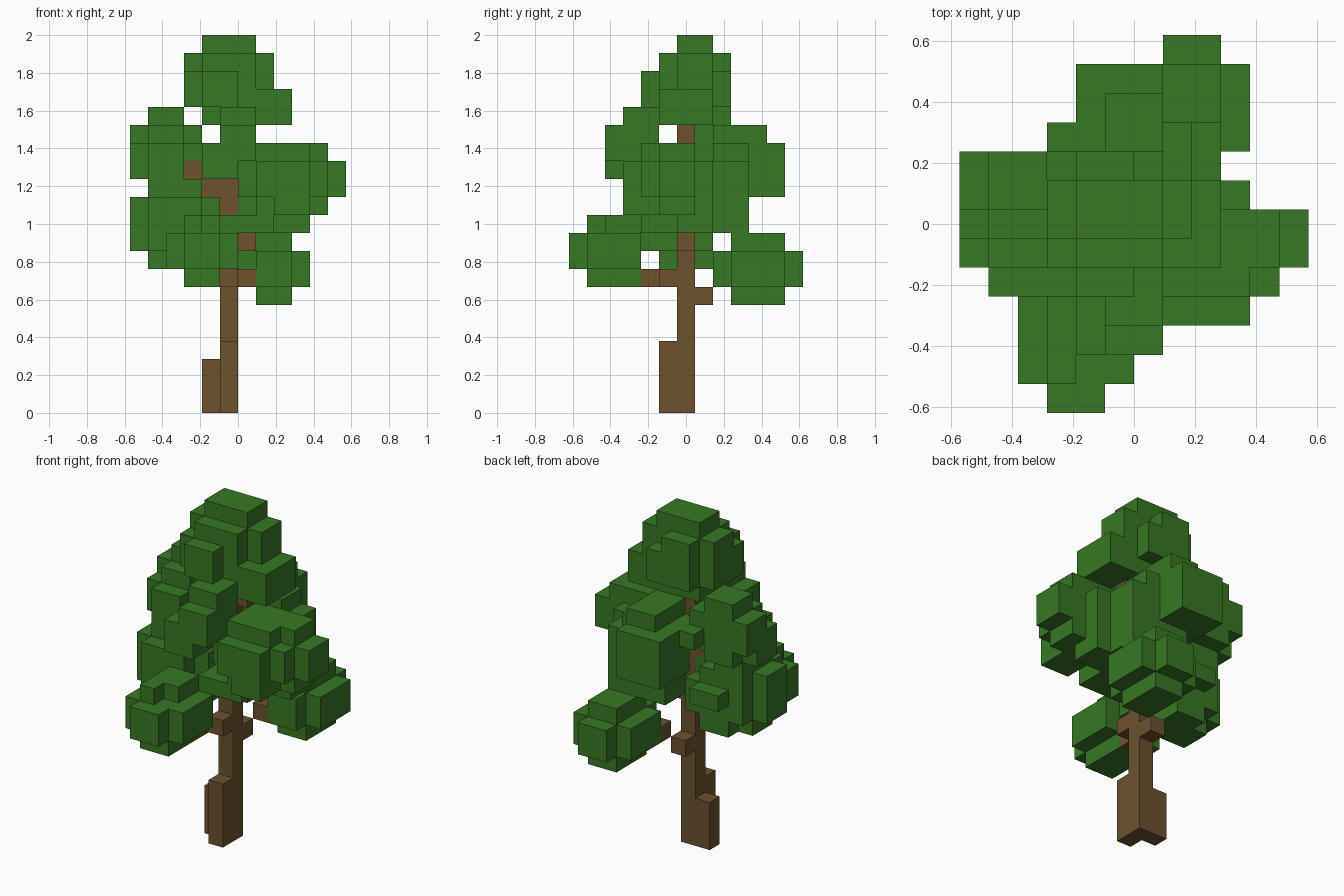
import bpy
import bmesh
from itertools import product
from mathutils import Vector

cube = bpy.data.objects.get("Cube")
if cube:
    bpy.data.objects.remove(cube)

UNIT = 2 / 21                       # edge length of one block
ORIGIN = Vector((-6, -6.5, 0))      # grid corner, in blocks
owner = {}                          # block -> name of the part it belongs to


def make_material(name, colour):
    material = bpy.data.materials.new(name)
    material.use_nodes = True
    material.diffuse_color = (*colour, 1)
    shader = material.node_tree.nodes["Principled BSDF"]
    shader.inputs["Base Color"].default_value = (*colour, 1)
    shader.inputs["Roughness"].default_value = 0.9
    return material


def block(name, low, high):
    """Claim every free block from the low corner up to the high corner."""
    for cell in product(*map(range, low, high)):
        owner.setdefault(cell, name)


def clump(name, low, high):
    """Claim a rounded block: its edges and corners are left off."""
    for cell in product(*map(range, low, high)):
        sides = sum(c in (a, b - 1) for c, a, b in zip(cell, low, high))
        if sides < 2:
            owner.setdefault(cell, name)


def build_part(name, material):
    """Skin the part's blocks with their exposed sides only."""
    bm = bmesh.new()
    for cell in (c for c, part in owner.items() if part == name):
        centre = Vector(cell) + Vector((0.5, 0.5, 0.5)) + ORIGIN
        for axis, sign in product(range(3), (-1, 1)):
            neighbour = list(cell)
            neighbour[axis] += sign
            if tuple(neighbour) in owner:
                continue
            normal, u, v = Vector(), Vector(), Vector()
            normal[axis] = sign / 2
            u[(axis + 1) % 3] = 0.5
            v[(axis + 2) % 3] = sign / 2
            corners = (-u - v, u - v, u + v, v - u)
            bm.faces.new([bm.verts.new((centre + normal + c) * UNIT)
                          for c in corners])
    bmesh.ops.remove_doubles(bm, verts=bm.verts, dist=UNIT / 100)
    bmesh.ops.dissolve_limit(bm, angle_limit=0.01, verts=bm.verts, edges=bm.edges)
    mesh = bpy.data.meshes.new(name)
    bm.to_mesh(mesh)
    bm.free()
    mesh.materials.append(material)
    bpy.context.collection.objects.link(bpy.data.objects.new(name, mesh))


# Trunk with two root flares
block("trunk", (5, 6, 0), (6, 7, 17))
block("trunk", (5, 5, 0), (6, 6, 4))
block("trunk", (4, 6, 0), (5, 7, 3))

# Branches, one block per step
for step in ((4, 4, 7), (5, 5, 7), (5, 7, 6), (6, 8, 7), (6, 6, 9),
             (4, 6, 12), (3, 6, 13), (6, 6, 15)):
    owner[step] = "trunk"

# Crown
clump("crown_foliage", (3, 5, 16), (8, 9, 21))
clump("crown_foliage", (3, 4, 16), (7, 8, 20))
block("crown_foliage", (7, 5, 16), (9, 8, 18))

# Upper clump on the right
block("upper_right_foliage", (0, 7, 14), (4, 9, 16))
block("upper_right_foliage", (1, 7, 16), (3, 9, 17))
clump("upper_right_foliage", (0, 5, 12), (4, 9, 16))

# Upper clump at the front
block("upper_front_foliage", (4, 2, 13), (6, 4, 15))
block("upper_front_foliage", (4, 2, 14), (7, 5, 15))
block("upper_front_foliage", (5, 2, 15), (7, 5, 16))
block("upper_front_foliage", (5, 3, 16), (7, 5, 17))

# Upper clump at the back
block("upper_back_foliage", (4, 9, 12), (7, 12, 15))
block("upper_back_foliage", (5, 8, 15), (7, 11, 16))
block("upper_back_foliage", (3, 8, 14), (8, 10, 15))
block("upper_back_foliage", (5, 8, 10), (9, 10, 14))

# Middle clump on the left
clump("left_foliage", (6, 3, 11), (11, 8, 15))
block("left_foliage", (11, 5, 12), (12, 7, 14))
block("left_foliage", (10, 5, 11), (11, 7, 15))
block("left_foliage", (10, 4, 12), (11, 5, 14))
block("left_foliage", (8, 3, 11), (10, 5, 12))
block("left_foliage", (6, 6, 10), (10, 8, 12))
block("left_foliage", (5, 4, 10), (8, 6, 11))

# Middle clump on the right
clump("right_foliage", (0, 4, 8), (5, 8, 13))
clump("right_foliage", (1, 5, 8), (5, 9, 12))

# Low clumps at the ends of the longest branches
clump("low_front_foliage", (2, 0, 7), (6, 5, 11))
clump("low_back_foliage", (6, 8, 6), (10, 13, 10))

# Notches in the crown and the low front clump
for notch in ((6, 8, 19), (4, 1, 10)):
    del owner[notch]

# Gaps that run from side to side through the foliage
for x, (y, z) in product(range(12), ((4, 8), (8, 9), (5, 15))):
    if owner.get((x, y, z)) != "trunk":
        owner.pop((x, y, z), None)

bark = make_material("bark brown", (0.15, 0.085, 0.027))
leaf = make_material("leaf green", (0.038, 0.185, 0.018))
for part in sorted(set(owner.values())):
    build_part(part, bark if part == "trunk" else leaf)
